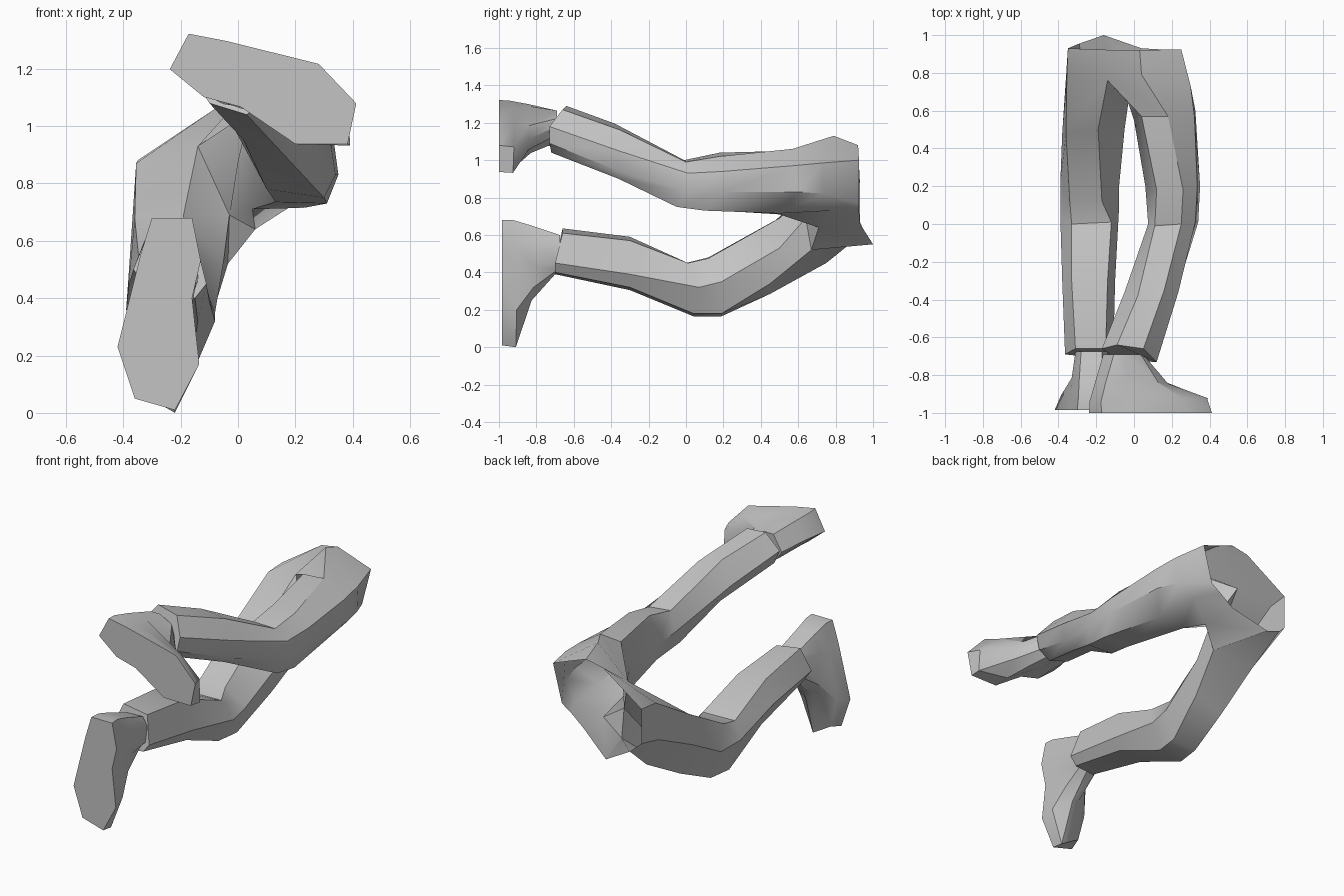
import bpy, bmesh, math

cube = bpy.data.objects.get("Cube")
if cube:
    bpy.data.objects.remove(cube, do_unlink=True)

# One plain grey material
grey = bpy.data.materials.new("plain_grey")
grey.use_nodes = True
COL = (0.55, 0.55, 0.55, 1)
grey.diffuse_color = COL
grey.node_tree.nodes["Principled BSDF"].inputs["Base Color"].default_value = COL


def loft(bm, rings, cap_start=False, cap_end=False):
    """Skin a list of equal-length closed rings."""
    vs = [[bm.verts.new(p) for p in r] for r in rings]
    n = len(rings[0])
    for a, b in zip(vs, vs[1:]):
        for i in range(n):
            j = (i + 1) % n
            bm.faces.new((a[i], a[j], b[j], b[i]))
    if cap_start:
        bm.faces.new(vs[0])
    if cap_end:
        bm.faces.new(vs[-1])


def finish(bm, name):
    bmesh.ops.remove_doubles(bm, verts=bm.verts, dist=0.0005)
    bmesh.ops.recalc_face_normals(bm, faces=bm.faces)
    me = bpy.data.meshes.new(name)
    bm.to_mesh(me)
    bm.free()
    me.materials.append(grey)
    ob = bpy.data.objects.new(name, me)
    bpy.context.collection.objects.link(ob)
    bpy.ops.object.select_all(action='DESELECT')
    ob.select_set(True)
    bpy.context.view_layer.objects.active = ob
    bpy.ops.object.shade_smooth_by_angle(angle=math.radians(35))


# Crotch points: front, middle, underside of right hip, underside of left hip
K1, K2, K3, K4 = (-.14, .76, .93), (-.03, .64, .69), (-.035, .67, .52), (.06, .71, .64)

# Right leg rings, ankle to hip: top-outer, top-inner, inner, low-inner, low-outer, outer
right_leg = [
    [(-.31, -.66, .635), (-.15, -.66, .61), (-.11, -.70, .45),
     (-.15, -.70, .40), (-.28, -.70, .39), (-.365, -.69, .50)],
    [(-.33, -.30, .59), (-.14, -.30, .57), (-.10, -.30, .39),
     (-.14, -.30, .32), (-.30, -.30, .305), (-.38, -.30, .45)],
    [(-.33, 0, .45), (-.12, .01, .45), (-.08, .07, .32),
     (-.16, .04, .18), (-.32, .04, .165), (-.39, .03, .36)],
    [(-.34, .12, .48), (-.17, .12, .475), (-.08, .19, .35),
     (-.14, .19, .18), (-.30, .19, .165), (-.39, .22, .36)],
    [(-.36, .48, .68), (-.19, .50, .69), (-.05, .50, .53),
     (-.09, .45, .34), (-.28, .45, .285), (-.38, .48, .50)],
    [(-.355, .80, .87), K1, K2, K3, (-.26, .75, .45), (-.36, .78, .64)],
]
# Left leg rings, same order with one more point between low-outer and outer
left_leg = [
    [(.05, -.66, 1.27), (-.09, -.64, 1.29), (-.17, -.66, 1.19),
     (-.10, -.71, 1.08), (.03, -.72, 1.04), (.10, -.73, 1.09), (.12, -.73, 1.18)],
    [(.16, -.35, 1.16), (.02, -.38, 1.195), (-.05, -.36, 1.06),
     (.02, -.36, .95), (.16, -.36, .90), (.225, -.36, .94), (.235, -.36, 1.05)],
    [(.25, 0, .99), (.11, -.01, 1.0), (.075, 0, .88),
     (.10, -.08, .78), (.30, -.05, .75), (.34, .01, .83), (.325, .01, .93)],
    [(.26, .18, 1.02), (.12, .18, 1.04), (.06, .20, .88),
     (.13, .10, .735), (.31, .10, .73), (.35, .20, .83), (.335, .20, .94)],
    [(.18, .57, 1.06), (.04, .57, 1.05), (0, .55, .88),
     (.05, .50, .71), (.23, .50, .715), (.325, .60, .83), (.32, .57, .97)],
    [(.04, .79, 1.13), K1, K2, K4, (.20, .78, .73), (.285, .74, .82), (.30, .73, .985)],
]

# Trousers: two legs joined to a pelvis with an open waist
bm = bmesh.new()
loft(bm, right_leg, cap_start=True)
loft(bm, left_leg, cap_start=True)
r, l = right_leg[-1], left_leg[-1]
hips = [r[0], K1, l[0], l[6], l[5], l[4], K4, K3, r[4], r[5]]
waist = [(-.35, .93, .88), (-.08, .92, 1.06), (.03, .92, 1.08), (.25, .925, 1.0),
         (.19, .925, .77), (.13, .925, .73), (.04, .93, .66), (-.16, 1.0, .55),
         (-.29, .955, .615), (-.35, .93, .67)]
loft(bm, [hips, waist])
bm.faces.new([bm.verts.new(p) for p in (K2, K3, K4)])
finish(bm, "legs_and_pelvis")

# Foot rings: (distance from heel, outward offset, height above sole)
foot = [
    [(0, .07, 0), (0, -.07, 0), (.15, -.10, 0), (.28, -.07, 0), (.51, -.095, 0),
     (.67, -.01, 0), (.63, .13, 0), (.45, .19, 0), (.13, .11, 0)],
    [(0, .065, .06), (0, -.065, .06), (.14, -.095, .07), (.27, -.07, .10), (.48, -.085, .08),
     (.68, -.01, .075), (.61, .11, .08), (.44, .155, .08), (.14, .105, .08)],
    [(.03, .06, .16), (.03, -.06, .16), (.12, -.09, .18), (.25, -.08, .18), (.36, -.06, .17),
     (.43, 0, .16), (.41, .05, .155), (.33, .09, .16), (.13, .10, .17)],
    [(.085, .05, .31), (.08, -.06, .31), (.13, -.09, .31), (.22, -.09, .31), (.265, -.05, .30),
     (.285, 0, .29), (.27, .05, .30), (.23, .08, .31), (.14, .08, .31)],
]


def make_foot(name, heel, side, turn):
    """Place a foot with its sole facing forward, toes turned from straight down."""
    s, c = math.sin(turn), math.cos(turn)
    rings = [[(heel[0] + side * (a * s + b * c), heel[1] + h, heel[2] - a * c + b * s)
              for a, b, h in ring] for ring in foot]
    bm = bmesh.new()
    loft(bm, rings, cap_start=True, cap_end=True)
    finish(bm, name)


make_foot("right_foot", (-.23, -.985, .68), -1, 0)
make_foot("left_foot", (-.205, -1.0, 1.26), 1, math.radians(62))
